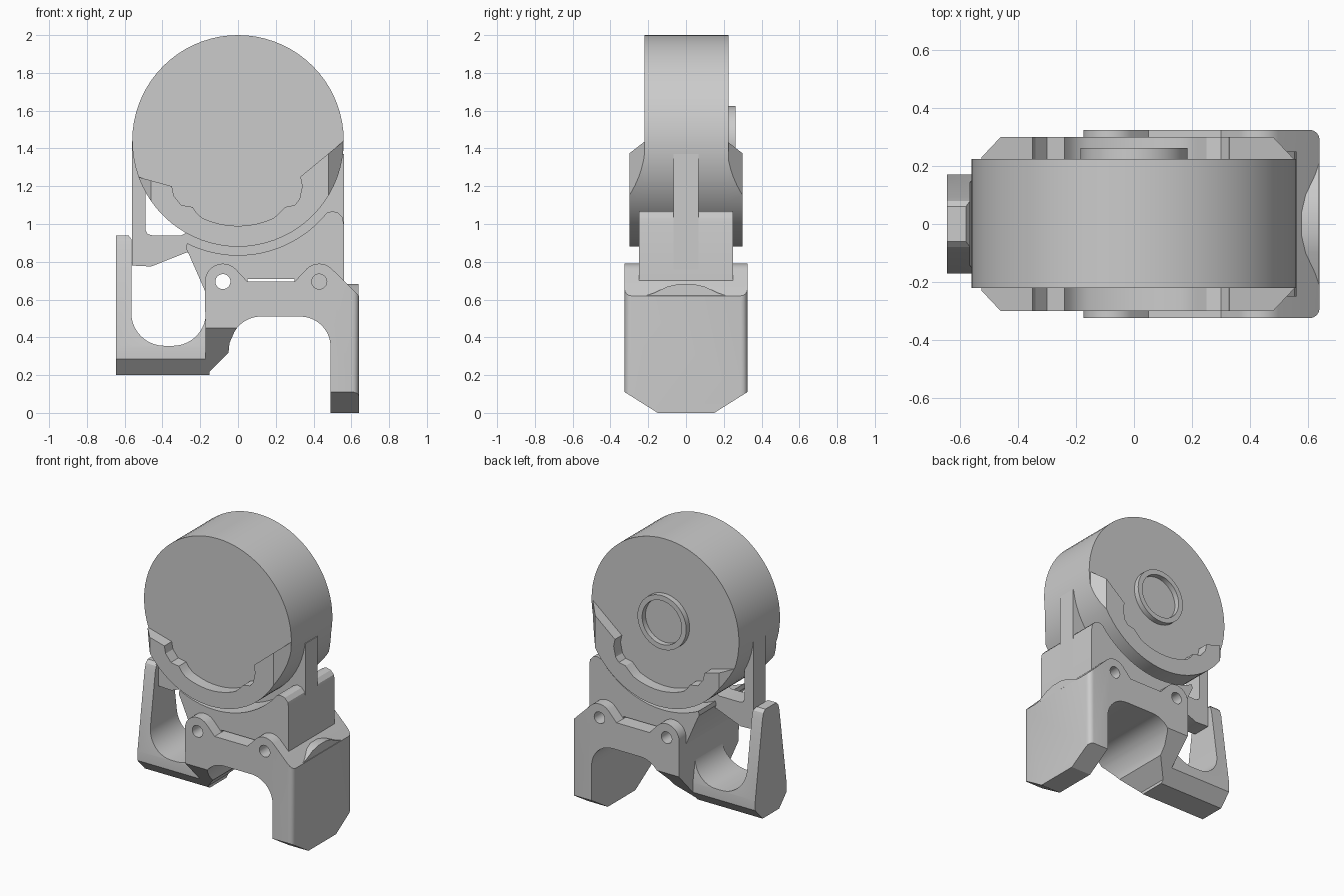
import bpy, bmesh
from math import cos, sin, radians

old = bpy.data.objects.get("Cube")
if old:
    bpy.data.objects.remove(old)

GREY = 0.6
mat = bpy.data.materials.new("plain grey")
mat.use_nodes = True
mat.diffuse_color = (GREY, GREY, GREY, 1)
mat.node_tree.nodes["Principled BSDF"].inputs["Base Color"].default_value = (GREY, GREY, GREY, 1)

HUB_Z, HUB_R = 1.44, 0.56


def arc(cx, cz, r, start, end, steps):
    angles = [radians(start + (end - start) * i / steps) for i in range(steps + 1)]
    return [(cx + r * cos(a), cz + r * sin(a)) for a in angles]


def prism(name, pts, axis, lo, hi, round_edge=None):
    """Extrude a flat outline along an axis."""
    place = {"x": lambda p, d: (d, p[0], p[1]),
             "y": lambda p, d: (p[0], d, p[1]),
             "z": lambda p, d: (p[0], p[1], d)}[axis]
    bm = bmesh.new()
    a = [bm.verts.new(place(p, lo)) for p in pts]
    b = [bm.verts.new(place(p, hi)) for p in pts]
    bm.faces.new(a)
    bm.faces.new(b[::-1])
    for i in range(len(pts)):
        j = (i + 1) % len(pts)
        bm.faces.new((a[i], b[i], b[j], a[j]))
    if round_edge:
        edges = [e for e in bm.edges if round_edge(e)]
        bmesh.ops.bevel(bm, geom=edges, offset=0.035, segments=4, profile=0.5, affect='EDGES')
    bmesh.ops.recalc_face_normals(bm, faces=bm.faces)
    me = bpy.data.meshes.new(name)
    bm.to_mesh(me)
    bm.free()
    me.materials.append(mat)
    ob = bpy.data.objects.new(name, me)
    bpy.context.scene.collection.objects.link(ob)
    return ob


def boolean(ob, cutter, operation="DIFFERENCE"):
    cutter.hide_render = True
    mod = ob.modifiers.new("cut", "BOOLEAN")
    mod.operation, mod.object, mod.solver = operation, cutter, "EXACT"
    bpy.context.view_layer.objects.active = ob
    bpy.ops.object.modifier_apply(modifier=mod.name)
    bpy.data.objects.remove(cutter)


def mirrored(half):
    """Complete a symmetric outline from its positive half."""
    return half + [(-u, v) for u, v in reversed(half)]


parts = []

# Drum and the raised ring on its back
parts.append(prism("drum", arc(0, HUB_Z, HUB_R, 0, 360, 72)[:-1], "y", -0.22, 0.225))
ring = prism("back_ring", arc(0, HUB_Z, 0.185, 0, 360, 48)[:-1], "y", 0.215, 0.262)
boolean(ring, prism("ring_bore", arc(0, HUB_Z, 0.15, 0, 360, 48)[:-1], "y", 0.2, 0.3))
parts.append(ring)

# Cradle cheeks under the drum, front and back, with chamfered ends
inner = [(0.33, 1.25), (0.34, 1.2), (0.325, 1.13), (0.3, 1.1), (0.25, 1.09), (0.22, 1.06)]
inner += arc(0, HUB_Z, 0.45, -65, -115, 12)
inner += [(-0.22, 1.06), (-0.24, 1.09), (-0.3, 1.1), (-0.34, 1.15), (-0.35, 1.2)]
cheek = inner + arc(0, HUB_Z, HUB_R, 200, 360, 32)
for side, name in ((-1, "front_cheek"), (1, "back_cheek")):
    ob = prism(name, cheek, "y", side * 0.22, side * 0.3)
    keep = [(-0.629, 0.12), (-0.441, 0.32), (0.461, 0.32), (0.649, 0.12)]
    boolean(ob, prism("cheek_trim", [(x, y * side) for x, y in keep], "z", 0.5, 2), "INTERSECT")
    parts.append(ob)

# Thin centre web with its window
web = prism("centre_web", [(-0.56, 1.44), (-0.56, 0.78), (-0.46, 0.775), (-0.27, 0.85),
                           (0, 0.76), (0.56, 0.76), (0.56, 1.37)], "y", -0.065, 0.065)
boolean(web, prism("web_window", [(-0.49, 1.3), (-0.49, 0.97), (-0.48, 0.948), (-0.455, 0.94),
                                  (-0.3, 0.94), (-0.22, 0.98), (-0.2, 1.3)], "y", -0.2, 0.2))
parts.append(web)

# Saddle block: curved top following the drum, notch below for the slot
saddle = prism("saddle_block", arc(0, HUB_Z, 0.605, 243.5, 321, 24)
               + [(0.5, 1.068), (0.53, 1.06), (0.553, 1.035), (0.56, 1), (0.56, 0.68), (0.45, 0.6),
                  (0.3, 0.6), (0.3, 0.71), (0.05, 0.71), (0.05, 0.6), (-0.168, 0.6),
                  (-0.168, 0.63), (-0.26, 0.84), (-0.275, 0.87)], "y", -0.25, 0.25)
parts.append(saddle)

# Clamp: arch, two bolt lugs and the long leg
outline = [(-0.17, 0.2), (-0.05, 0.32), (-0.045, 0.37)]
outline += arc(0.12, 0.35, 0.16, 150, 90, 8)
outline += arc(0.33, 0.35, 0.16, 90, 0, 10)
outline += [(0.49, 0), (0.64, 0), (0.64, 0.62)]
outline += arc(0.43, 0.695, 0.095, 45, 135, 10) + [(0.3, 0.695), (0.05, 0.695)]
outline += arc(-0.08, 0.695, 0.095, 45, 180, 14)
clamp = prism("clamp_body", outline, "y", -0.325, 0.325,
              lambda e: all(v.co.x > 0.635 for v in e.verts)
              and abs(e.verts[0].co.y - e.verts[1].co.y) < 0.01)
for side in (-1, 1):
    left = [(0.043, 0.15), (0.419, 0.55), (0.5, 0.15)]
    right = [(0.07, -0.05), (0.404, 0.16), (0.5, -0.05)]
    boolean(clamp, prism("post_chamfer", [(y * side, z) for y, z in left], "x", -0.8, 0.25))
    boolean(clamp, prism("leg_chamfer", [(y * side, z) for y, z in right], "x", 0.25, 0.8))
parts.append(clamp)

# Bolt holes: one straight through, one blind from both faces
for ob in (clamp, saddle):
    boolean(ob, prism("bolt_hole", arc(-0.08, 0.695, 0.04, 0, 360, 24)[:-1], "y", -0.5, 0.5))
    for side in (-1, 1):
        boolean(ob, prism("blind_hole", arc(0.43, 0.695, 0.04, 0, 360, 24)[:-1],
                          "y", side * 0.1, side * 0.5))

# Curved crown on top of the leg
crown = mirrored([(0.23, 0.55), (0.23, 0.615), (0.17, 0.635), (0.1, 0.668), (0.04, 0.682)])
parts.append(prism("leg_crown", crown, "x", 0.5, 0.638))

# Hook: U-shaped arm with a tapered tongue
hook = prism("hook", [(-0.645, 0.2), (-0.15, 0.2), (-0.15, 0.54)]
             + arc(-0.345, 0.53, 0.175, 0, -90, 10) + arc(-0.39, 0.53, 0.175, -90, -180, 10)
             + [(-0.565, 0.92), (-0.58, 0.94), (-0.645, 0.94)], "y", -0.3, 0.3)
section = mirrored([(0.09, 0.19), (0.09, 0.2), (0.17, 0.285), (0.17, 0.35),
                    (0.092, 0.88), (0.08, 0.92), (0.05, 0.95)])
boolean(hook, prism("hook_section", section, "x", -0.8, 0), "INTERSECT")
parts.append(hook)

# Smooth the curved walls, keep the edges sharp
bpy.ops.object.select_all(action="DESELECT")
for ob in parts:
    ob.select_set(True)
bpy.context.view_layer.objects.active = parts[0]
bpy.ops.object.shade_smooth_by_angle(angle=radians(25))
